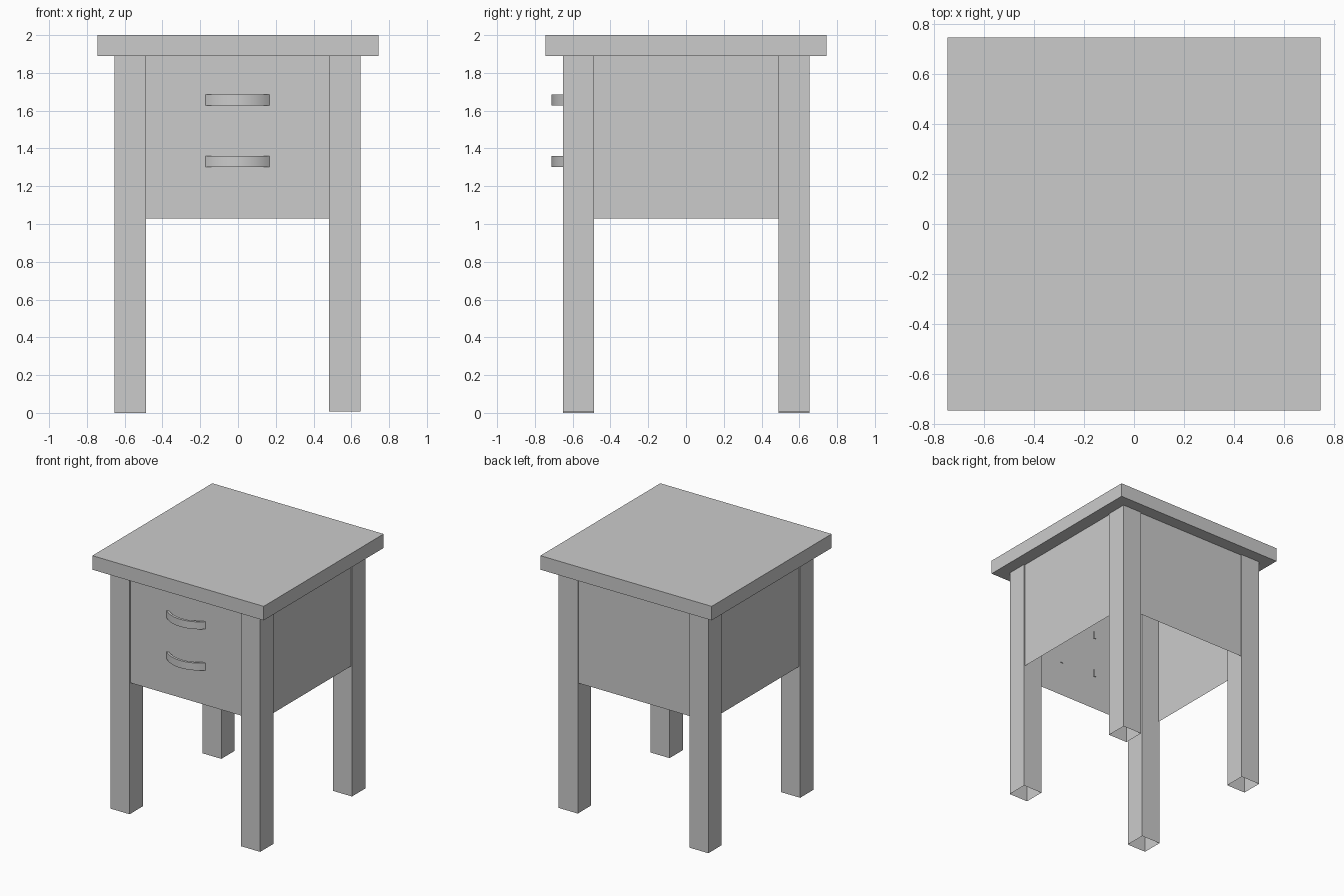
import bpy, bmesh, math

if "Cube" in bpy.data.objects:
    bpy.data.objects.remove(bpy.data.objects["Cube"])


def box(name, lo, hi, drop=None):
    """Axis-aligned box; drop(face) marks faces to leave open."""
    bm = bmesh.new()
    bmesh.ops.create_cube(bm, size=1)
    for v in bm.verts:
        v.co = [(a + b) / 2 + c * (b - a) for a, b, c in zip(lo, hi, v.co)]
    bm.normal_update()
    if drop:
        bmesh.ops.delete(bm, geom=[f for f in bm.faces if drop(f)], context='FACES')
    return finish(name, bm)


def finish(name, bm):
    me = bpy.data.meshes.new(name)
    bm.to_mesh(me)
    bm.free()
    ob = bpy.data.objects.new(name, me)
    bpy.context.collection.objects.link(ob)
    return ob


def panel(name, a, b, z0, z1):
    """Single-sheet vertical panel from point a to point b."""
    bm = bmesh.new()
    bm.faces.new([bm.verts.new(p) for p in
                  ((*a, z0), (*b, z0), (*b, z1), (*a, z1))])
    return finish(name, bm)


def arc(half, depth, y0, n=14):
    """Bowed line in plan, bulging towards -y."""
    r = (half ** 2 + depth ** 2) / (2 * depth)
    t = math.asin(half / r)
    return [(r * math.sin(-t + 2 * t * i / n) - 0.003,
             y0 - (r * math.cos(-t + 2 * t * i / n) - (r - depth)))
            for i in range(n + 1)]


def handle(name, z0, z1):
    outer, inner = arc(0.175, 0.076, -0.636), arc(0.153, 0.056, -0.636)
    bm = bmesh.new()
    rings = [[bm.verts.new(p) for p in ((*o, z0), (*o, z1), (*i, z1), (*i, z0))]
             for o, i in zip(outer, inner)]
    for a, b in zip(rings, rings[1:]):
        for k in range(4):
            j = (k + 1) % 4
            bm.faces.new((a[k], b[k], b[j], a[j]))
    bm.faces.new(rings[0])
    bm.faces.new(rings[-1][::-1])
    bmesh.ops.recalc_face_normals(bm, faces=bm.faces)
    ob = finish(name, bm)
    bpy.ops.object.select_all(action='DESELECT')
    bpy.context.view_layer.objects.active = ob
    ob.select_set(True)
    bpy.ops.object.shade_smooth_by_angle(angle=math.radians(35))


# Table top
box("table_top", (-0.745, -0.745, 1.89), (0.745, 0.745, 2.0))

# Hollow legs, open at both ends
for side, x0, x1, z0 in (("left", -0.653, -0.487, 0.0), ("right", 0.483, 0.649, 0.008)):
    for end, y0, y1 in (("front", -0.651, -0.486), ("back", 0.489, 0.655)):
        box(f"{end}_{side}_leg", (x0, y0, z0), (x1, y1, 1.89),
            lambda f: abs(f.normal.z) > 0.5)

# Thin panels between the legs, set back slightly
panel("front_panel", (-0.487, -0.642), (0.483, -0.642), 1.03, 1.89)
panel("back_panel", (0.483, 0.646), (-0.487, 0.646), 1.03, 1.89)
panel("right_panel", (0.64, -0.486), (0.64, 0.489), 1.03, 1.89)
panel("left_panel", (-0.644, 0.489), (-0.644, -0.486), 1.03, 1.89)

# Bowed drawer handles
handle("upper_handle", 1.627, 1.685)
handle("lower_handle", 1.303, 1.361)
